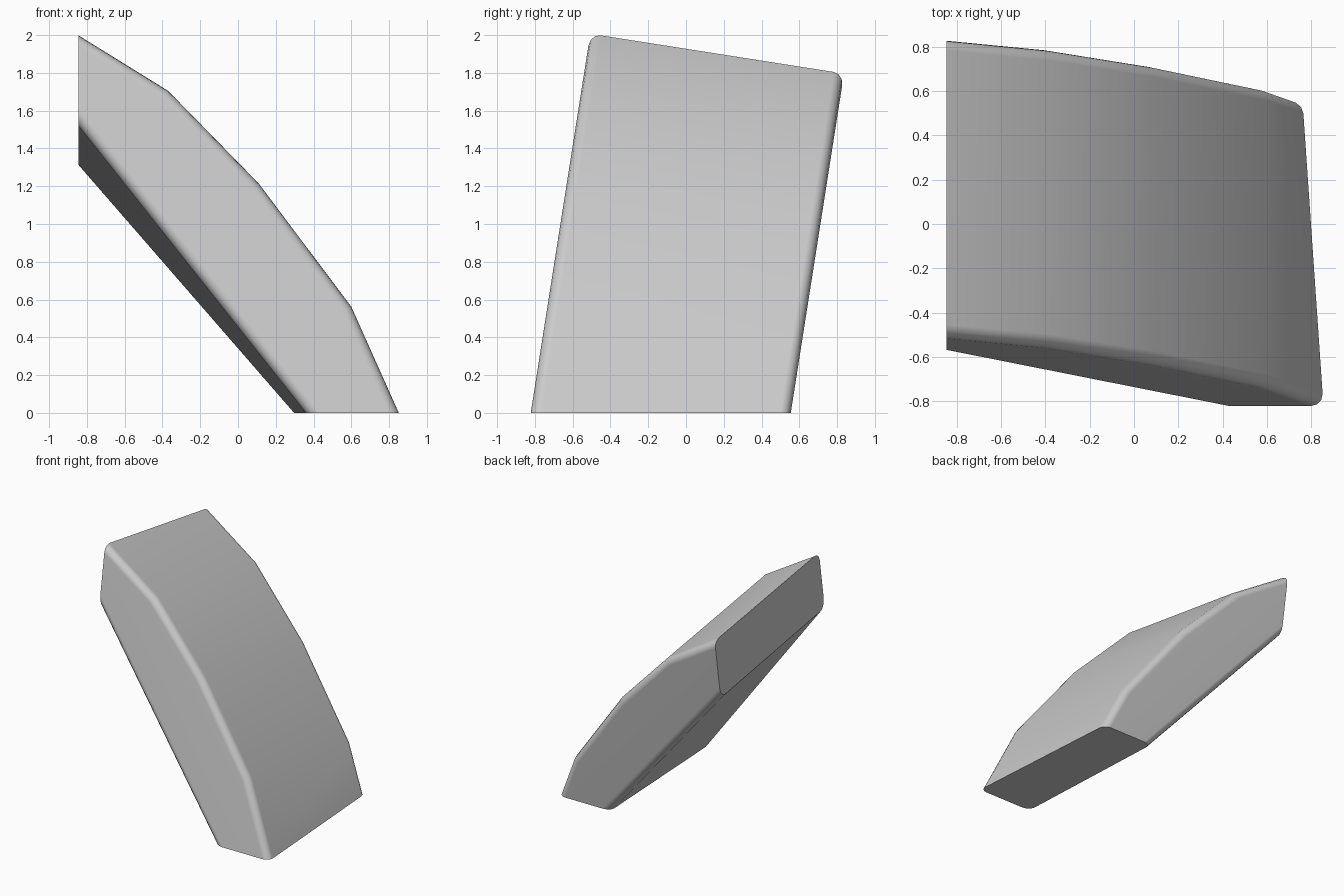
import bpy
import bmesh
import math
from mathutils import Matrix

if "Cube" in bpy.data.objects:
    bpy.data.objects.remove(bpy.data.objects["Cube"])

# Arched stone block: outer faceted arc shared by both sides, inner face slightly twisted
outer = [(-1.1, 2.064), (-0.37, 1.607), (0.11, 1.11), (0.60, 0.45), (1.05, -0.571)]
inner_front = [(0.585, -0.41), (-1.1, 1.746)]
inner_back = [(0.72, -0.41), (-1.1, 1.706)]
V_FRONT, V_BACK = -0.812, 0.548

bm = bmesh.new()
front = [bm.verts.new((x, V_FRONT, w)) for x, w in outer + inner_front]
back = [bm.verts.new((x, V_BACK, w)) for x, w in outer + inner_back]
n = len(front)
bm.faces.new(front)
bm.faces.new(back[::-1])
for i in range(n):
    j = (i + 1) % n
    bm.faces.new((front[j], front[i], back[i], back[j]))
bmesh.ops.recalc_face_normals(bm, faces=bm.faces[:])

# Soft rims around both side faces
rims = [e for e in bm.edges if abs(e.verts[0].co.y - e.verts[1].co.y) < 1e-4]
bmesh.ops.bevel(bm, geom=rims, offset=0.055, segments=3, profile=0.5,
                affect='EDGES', clamp_overlap=True)

# Lean the block back, then cut the flat foot and flat end
bmesh.ops.transform(bm, matrix=Matrix.Rotation(-math.atan(0.157), 4, 'X'), verts=bm.verts[:])
for co, no in (((0, 0, 0), (0, 0, -1)), ((-0.845, 0, 0), (-1, 0, 0))):
    cut = bmesh.ops.bisect_plane(bm, geom=bm.verts[:] + bm.edges[:] + bm.faces[:],
                                 plane_co=co, plane_no=no, clear_outer=True)
    edges = [g for g in cut['geom_cut'] if isinstance(g, bmesh.types.BMEdge)]
    bmesh.ops.contextual_create(bm, geom=edges)
bmesh.ops.recalc_face_normals(bm, faces=bm.faces[:])

mesh = bpy.data.meshes.new("arch_block")
bm.to_mesh(mesh)
bm.free()
block = bpy.data.objects.new("arch_block", mesh)
bpy.context.collection.objects.link(block)

# Smooth rims, flat main faces
bpy.context.view_layer.objects.active = block
block.select_set(True)
bpy.ops.object.shade_smooth_by_angle(angle=math.radians(35))
weighted = block.modifiers.new("flat_faces", 'WEIGHTED_NORMAL')
weighted.keep_sharp = True
